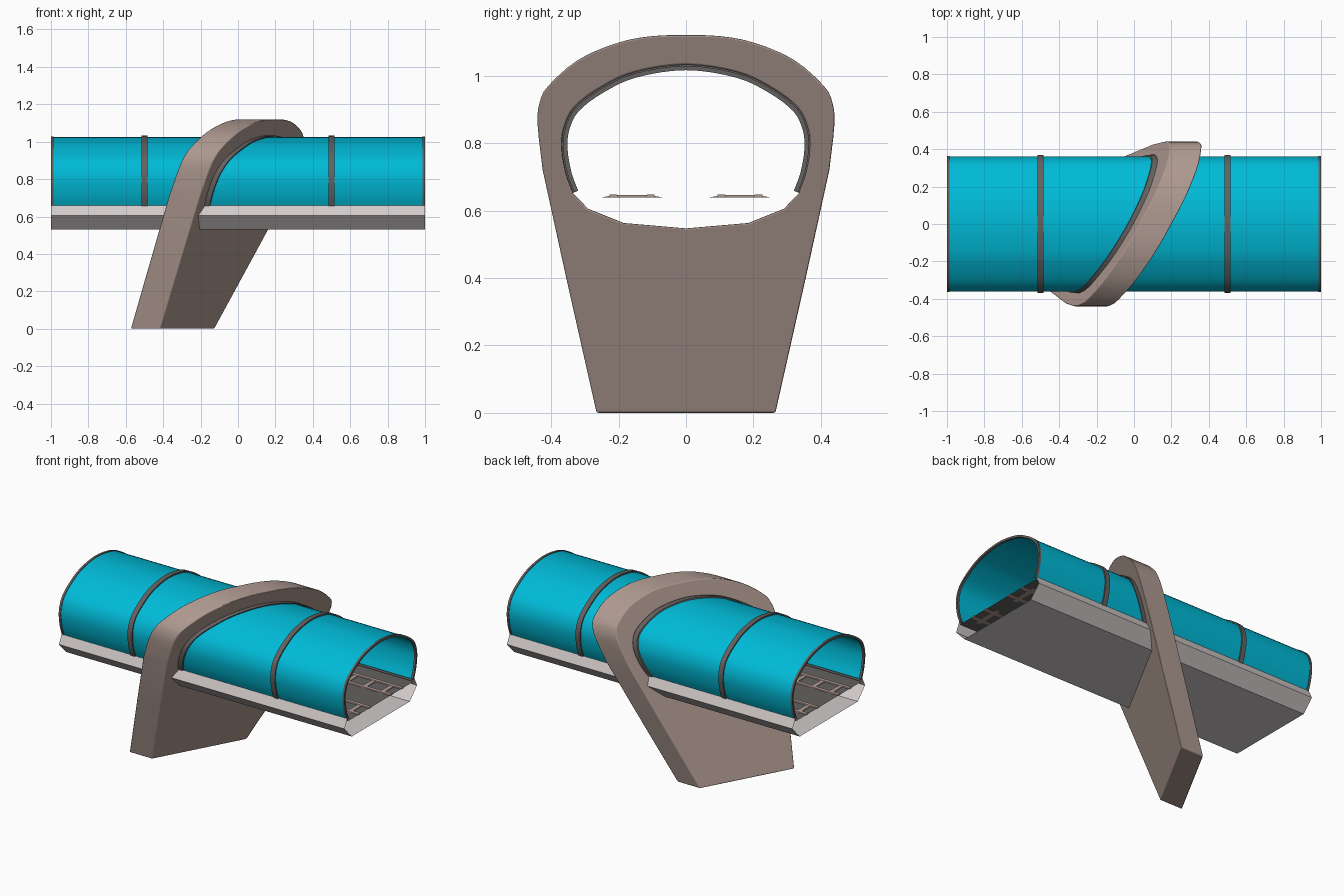
import bpy, bmesh, math
from mathutils import Vector

if "Cube" in bpy.data.objects:
    bpy.data.objects.remove(bpy.data.objects["Cube"])


def material(name, rgb):
    m = bpy.data.materials.new(name)
    m.diffuse_color = (*rgb, 1)
    m.use_nodes = True
    m.node_tree.nodes["Principled BSDF"].inputs["Base Color"].default_value = m.diffuse_color
    return m


TEAL = material("teal glass", (0.0, 0.49, 0.68))
STONE = material("warm stone", (0.42, 0.32, 0.28))
DARK = material("dark metal", (0.125, 0.12, 0.117))
GREY = material("light grey", (0.64, 0.595, 0.59))


def finish(name, bm, mat, angle=30):
    bmesh.ops.recalc_face_normals(bm, faces=bm.faces)
    me = bpy.data.meshes.new(name)
    bm.to_mesh(me)
    bm.free()
    me.materials.append(mat)
    ob = bpy.data.objects.new(name, me)
    bpy.context.collection.objects.link(ob)
    bpy.ops.object.select_all(action='DESELECT')
    ob.select_set(True)
    bpy.context.view_layer.objects.active = ob
    bpy.ops.object.shade_smooth_by_angle(angle=math.radians(angle))
    return ob


def mirrored(half):
    """Half profile starting on the centre line -> full profile from -y to +y."""
    return [(-y, z) for y, z in reversed(half[1:])] + list(half)


def smooth(pts, steps=4):
    """Catmull-Rom curve through the points."""
    P = [Vector(p) for p in pts]
    P = [2 * P[0] - P[1]] + P + [2 * P[-1] - P[-2]]
    out = []
    for i in range(1, len(P) - 2):
        a, b, c, d = P[i - 1:i + 3]
        for k in range(steps):
            t = k / steps
            out.append(0.5 * (2 * b + (c - a) * t + (2 * a - 5 * b + 4 * c - d) * t * t
                              + (3 * b - a - 3 * c + d) * t ** 3))
    return [tuple(p) for p in out] + [tuple(P[-2])]


def offset(pts, d):
    """Move an arch profile outward by d."""
    out = []
    for i, p in enumerate(pts):
        t = Vector(pts[min(i + 1, len(pts) - 1)]) - Vector(pts[max(i - 1, 0)])
        n = Vector((-t.y, t.x)).normalized()
        out.append((p[0] + n.x * d, p[1] + n.y * d))
    return out


def straight(y, z, o):
    return (o, y, z)


def leaning(y, z, o):
    """Diagonal, leaning slab that thickens slightly upward on its +x face."""
    grow = 0.012 * z if o > 0 else 0
    return (-0.35 + 0.547 * y + 0.41 * z + o + grow, y, z)


def sweep(name, pts, x0, x1, mat, place=straight, closed=False, caps=False):
    """Sweep a (y, z) profile between two x offsets."""
    bm = bmesh.new()
    a = [bm.verts.new(place(y, z, x0)) for y, z in pts]
    b = [bm.verts.new(place(y, z, x1)) for y, z in pts]
    n = len(pts)
    for i in range(n if closed else n - 1):
        j = (i + 1) % n
        bm.faces.new((a[i], a[j], b[j], b[i]))
    if caps:
        bm.faces.new(a)
        bm.faces.new(b)
    return finish(name, bm, mat)


def hoop(name, x0, x1, inner, outer, mat, place=straight):
    """Solid arch band between two offsets of the tube profile."""
    bm = bmesh.new()
    pi, po = offset(ARCH, inner), offset(ARCH, outer)
    rows = []
    for p, q in zip(pi, po):
        rows.append([bm.verts.new(place(*c, o)) for c, o in
                     ((p, x0), (q, x0), (q, x1), (p, x1))])
    for r, s in zip(rows, rows[1:]):
        for k in range(4):
            m = (k + 1) % 4
            bm.faces.new((r[k], r[m], s[m], s[k]))
    bm.faces.new(rows[0])
    bm.faces.new(rows[-1])
    return finish(name, bm, mat)


# Tube canopy
ARCH = smooth(mirrored([(0, 1.025), (0.15, 1.003), (0.25, 0.957), (0.325, 0.9),
                        (0.355, 0.84), (0.36, 0.78), (0.348, 0.71), (0.328, 0.655)]))
sweep("tube_canopy", ARCH, -1, 1, TEAL)

# Hoops around the canopy
for i, (x, w, out) in enumerate([(-0.993, 0.007, 0.004), (-0.5, 0.016, 0.008),
                                 (0.5, 0.016, 0.008), (0.993, 0.007, 0.004)]):
    hoop(f"hoop_{i + 1}", x - w, x + w, -0.009, out, DARK)

# Trough below the canopy
sweep("trough", mirrored([(0, 0.53), (0.29, 0.53), (0.362, 0.605), (0.335, 0.66)]),
      -1, 1, GREY)

# Deck with two ladder tracks that show on both of its sides
sweep("deck", [(-0.328, 0.642), (0.328, 0.642)], -1, 1, DARK)
for side, label in ((-1, "front"), (1, "back")):
    for k, y in enumerate((0.105, 0.215)):
        c = side * y
        sweep(f"{label}_rail_{k + 1}", [(c - 0.014, 0.639), (c - 0.011, 0.647),
              (c + 0.011, 0.647), (c + 0.014, 0.639)], -1, 1, STONE, closed=True, caps=True)
    for k in range(16):
        x = -0.94 + k * 0.125
        sweep(f"{label}_tie_{k + 1}", [(side * y, z) for y, z in
              ((0.07, 0.639), (0.11, 0.646), (0.21, 0.646), (0.25, 0.639))],
              x - 0.014, x + 0.014, STONE, closed=True, caps=True)

# Leaning pylon: outer outline with a hole for the tube
top = smooth(mirrored([(0, 1.12), (0.1, 1.117), (0.2, 1.098), (0.318, 1.048),
                       (0.408, 0.97), (0.434, 0.92), (0.44, 0.855), (0.425, 0.72)]), 3)
outer = [(-0.265, 0), (-0.355, 0.4)] + top + [(0.355, 0.4), (0.265, 0)]
hole = offset(ARCH, 0.008) + [(0.29, 0.605), (0.185, 0.563), (0, 0.547),
                              (-0.185, 0.563), (-0.29, 0.605)]
HALF = 0.08
bm = bmesh.new()
edges = []
for loop in (outer, hole):
    vs = [bm.verts.new(leaning(y, z, -HALF)) for y, z in loop]
    edges += [bm.edges.new((vs[i], vs[(i + 1) % len(vs)])) for i in range(len(vs))]
bmesh.ops.triangle_fill(bm, edges=edges, use_beauty=True)
ext = bmesh.ops.extrude_face_region(bm, geom=bm.faces[:], use_keep_orig=True)
for v in ext["geom"]:
    if isinstance(v, bmesh.types.BMVert):
        v.co = leaning(v.co.y, v.co.z, HALF)
pylon = finish("pylon", bm, STONE)
bev = pylon.modifiers.new("soft_edges", 'BEVEL')
bev.width = 0.006
bev.segments = 2
bev.limit_method = 'ANGLE'
bev.angle_limit = math.radians(50)
bev.harden_normals = True

# Dark lining where the tube passes through the pylon
hoop("pylon_lining", -HALF - 0.025, HALF + 0.025, 0.001, 0.008, DARK, leaning)
